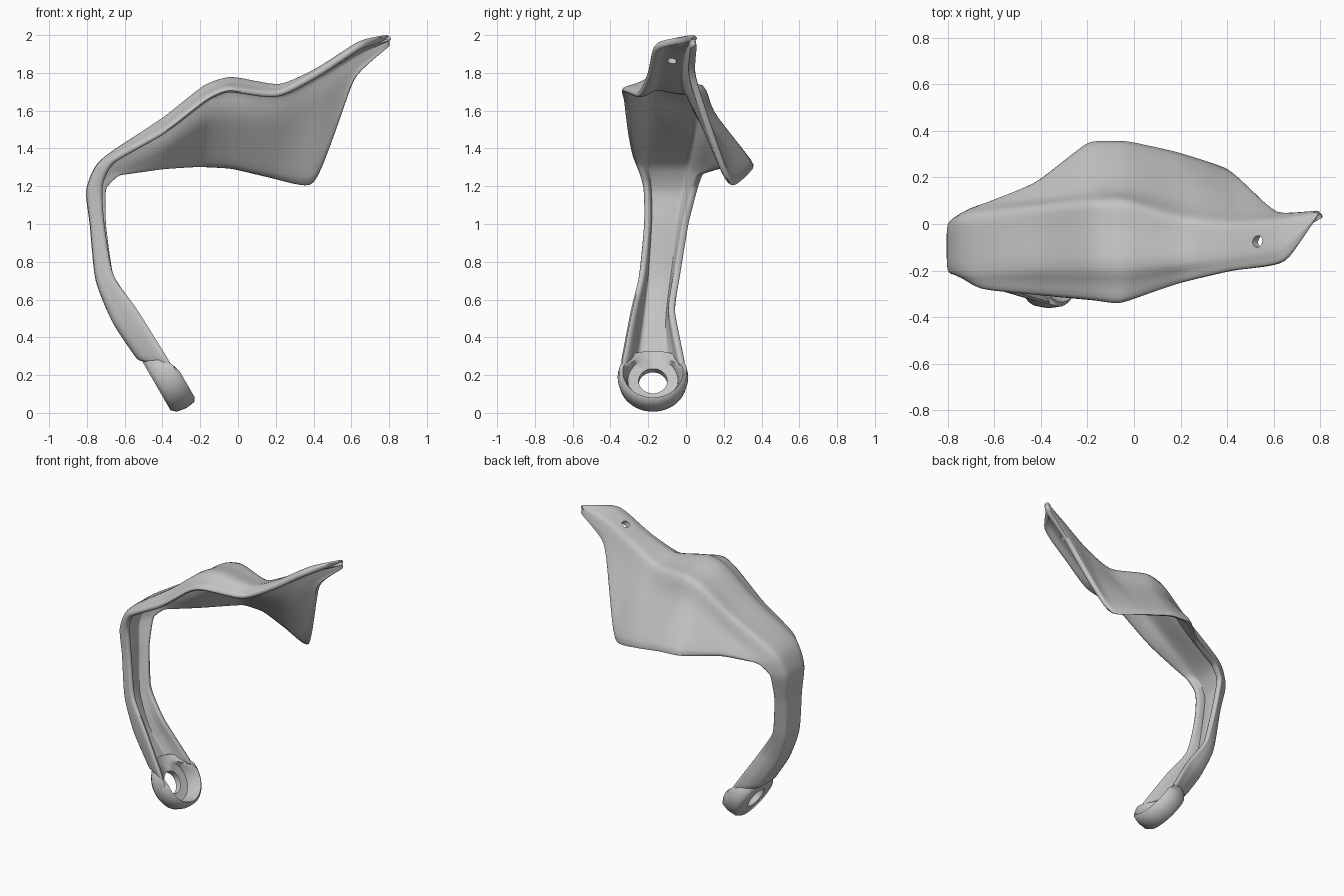
import bpy, bmesh, math
from mathutils import Vector, Matrix

cube = bpy.data.objects.get("Cube")
if cube:
    bpy.data.objects.remove(cube, do_unlink=True)

grey = bpy.data.materials.new("plain_grey")
grey.use_nodes = True
COLOUR = (0.55, 0.55, 0.55, 1)
grey.diffuse_color = COLOUR
grey.node_tree.nodes["Principled BSDF"].inputs["Base Color"].default_value = COLOUR


def make_object(name, bm):
    mesh = bpy.data.meshes.new(name)
    bm.to_mesh(mesh)
    bm.free()
    mesh.materials.append(grey)
    obj = bpy.data.objects.new(name, mesh)
    bpy.context.collection.objects.link(obj)
    return obj


def smooth(obj):
    bpy.ops.object.select_all(action="DESELECT")
    bpy.context.view_layer.objects.active = obj
    obj.select_set(True)
    bpy.ops.object.shade_smooth_by_angle(angle=math.radians(50))


def bake_modifiers(obj):
    graph = bpy.context.evaluated_depsgraph_get()
    mesh = bpy.data.meshes.new_from_object(obj.evaluated_get(graph))
    obj.modifiers.clear()
    obj.data = mesh


def spline(keys, steps=4, tension=0.3):
    """Resample a rail smoothly through its key points."""
    pts = [Vector(k) for k in keys]
    last = len(pts) - 1
    tangents = [(pts[min(i + 1, last)] - pts[max(i - 1, 0)]) * tension
                for i in range(len(pts))]
    out = []
    for i in range(last):
        for s in range(steps):
            t = s / steps
            a, b = t * t * (3 - 2 * t), t * (1 - t)
            out.append(pts[i].lerp(pts[i + 1], a)
                       + tangents[i] * b * (1 - t) - tangents[i + 1] * b * t)
    return out + [pts[-1]]


# Rails run from the ring, up the arm, along the plate to the tip
front_edge = [(-.35, -.36, .24), (-.54, -.3, .55), (-.665, -.255, .73), (-.71, -.225, 1),
              (-.72, -.23, 1.2), (-.66, -.285, 1.35), (-.4, -.315, 1.5),
              (-.18, -.335, 1.67), (-.05, -.345, 1.725), (.2, -.26, 1.695),
              (.42, -.205, 1.81), (.645, -.165, 1.96), (.8, .045, 1.995)]
front_ridge = [(-.525, -.27, .27), (-.66, -.25, .47), (-.755, -.225, .7), (-.785, -.21, 1),
               (-.805, -.21, 1.18), (-.73, -.21, 1.34), (-.4, -.2, 1.57),
               (-.18, -.195, 1.745), (-.03, -.195, 1.79), (.22, -.17, 1.745),
               (.42, -.14, 1.83), (.64, -.1, 1.97), (.8, .05, 2.005)]
back_ridge = [(-.525, -.08, .27), (-.66, -.085, .47), (-.755, -.06, .7), (-.785, -.03, 1),
              (-.805, .005, 1.18), (-.73, .035, 1.34), (-.4, .075, 1.55),
              (-.18, .095, 1.715), (-.03, .095, 1.75), (.22, .02, 1.72),
              (.42, .005, 1.81), (.63, .02, 1.93), (.8, .053, 1.99)]
back_step = [(-.44, -.03, .25), (-.6, -.06, .51), (-.71, -.04, .71), (-.745, 0, 1),
             (-.755, .04, 1.18), (-.67, .075, 1.29), (-.4, .105, 1.43),
             (-.17, .14, 1.58), (-.03, .14, 1.6), (.22, .085, 1.58),
             (.43, .05, 1.68), (.62, .045, 1.83), (.8, .055, 1.97)]
skirt_edge = [(-.35, .005, .24), (-.54, -.06, .55), (-.665, -.03, .73), (-.71, .015, 1),
              (-.71, .065, 1.19), (-.63, .095, 1.265), (-.42, .19, 1.3),
              (-.2, .365, 1.31), (-.03, .37, 1.3), (.18, .325, 1.25),
              (.405, .25, 1.21), (.615, .05, 1.77), (.8, .06, 1.95)]


def crease(first, second, share, depth):
    """Shallow pressed crease between two rails, along the middle of the plate only."""
    rail = [a.lerp(b, share) for a, b in zip(first, second)]
    for p in rail:
        p.z -= depth * max(0, 1 - ((p.x + .17) / .5) ** 2) if p.z > 1.3 else 0
    return rail


def loft(name, rails, across):
    """Skin neighbouring rails, with a chosen number of strips between each pair."""
    lines = []
    for r, n in zip(range(len(rails) - 1), across):
        for s in range(n):
            lines.append([a.lerp(b, s / n) for a, b in zip(rails[r], rails[r + 1])])
    lines.append(rails[-1])
    bm = bmesh.new()
    grid = [[bm.verts.new(p) for p in line] for line in lines]
    for left, right in zip(grid, grid[1:]):
        for i in range(len(left) - 1):
            bm.faces.new((left[i], left[i + 1], right[i + 1], right[i]))
    return make_object(name, bm)


# Curved arm, top plate and hanging skirt, as one pressed sheet
edge, ridge, rear, step = [spline(r) for r in (front_edge, front_ridge, back_ridge, back_step)]
skirt = spline(skirt_edge, tension=0.16)
rails = [edge, crease(edge, ridge, .72, .02), ridge, crease(ridge, rear, .76, .022),
         rear, step, skirt]
sheet = loft("arm_and_plate", rails, (2, 1, 2, 1, 2, 4))
solid = sheet.modifiers.new("thickness", "SOLIDIFY")
solid.thickness = 0.036
solid.offset = -1
rounding = sheet.modifiers.new("rounding", "SUBSURF")
rounding.levels = rounding.render_levels = 1

# Small bolt hole near the tip
bm = bmesh.new()
tilt = Vector((-.65, 0, .76)).to_track_quat("Z", "Y").to_matrix().to_4x4()
bmesh.ops.create_cone(bm, cap_ends=True, segments=20, radius1=.025, radius2=.025,
                      depth=.3, matrix=Matrix.Translation((.54, -.075, 1.88)) @ tilt)
cutter = make_object("bolt_hole_cutter", bm)
cutter.hide_render = True
cut = sheet.modifiers.new("bolt_hole", "BOOLEAN")
cut.object = cutter
cut.solver = "EXACT"
bake_modifiers(sheet)
bpy.data.objects.remove(cutter, do_unlink=True)
smooth(sheet)

# Cupped mounting ring, its rim lowered where the arm runs in
axis = Vector((.866, 0, .5))
up = Vector((-.5, 0, .866))
side = Vector((0, 1, 0))
centre = Vector((-.374, -.175, .183))
profile = [(.076, -.07), (.155, -.07), (.178, -.045), (.187, .01), (.18, .06),
           (.16, .075), (.142, .03), (.132, -.02), (.076, -.028)]
SEGMENTS = 48
bm = bmesh.new()
loops = []
for k in range(SEGMENTS):
    a = math.tau * k / SEGMENTS
    lowest = .075 - .11 * max(0, math.cos(a)) ** 1.5
    loops.append([bm.verts.new(centre + (up * math.cos(a) + side * math.sin(a)) * r
                               + axis * min(h, lowest)) for r, h in profile])
for k in range(SEGMENTS):
    here, there = loops[k], loops[(k + 1) % SEGMENTS]
    for j in range(len(profile)):
        n = (j + 1) % len(profile)
        bm.faces.new((here[j], here[n], there[n], there[j]))
bmesh.ops.recalc_face_normals(bm, faces=bm.faces)
smooth(make_object("mounting_ring", bm))
